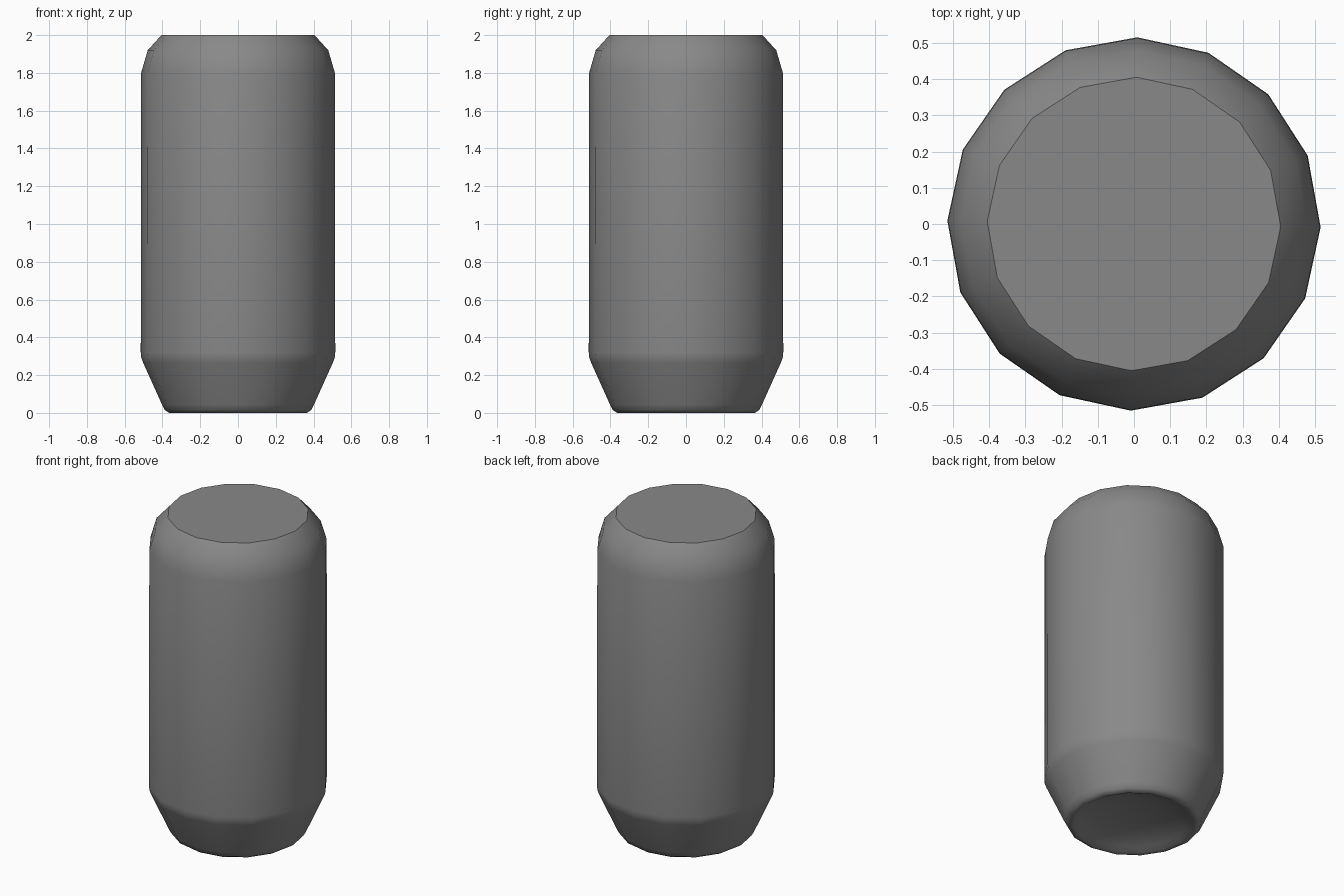
import bpy, bmesh, math

if "Cube" in bpy.data.objects:
    bpy.data.objects.remove(bpy.data.objects["Cube"])

SIDES = 16
TURN = math.radians(-1)
# can profile (radius, height) from the hollow underside to the lid edge
PROFILE = [(0.12, 0.065), (0.23, 0.048), (0.31, 0.022), (0.345, 0.004),
           (0.365, 0.0), (0.388, 0.015), (0.403, 0.045), (0.502, 0.265),
           (0.512, 0.29), (0.515, 0.32), (0.513, 1.80), (0.478, 1.92),
           (0.405, 2.0)]

# can body: stacked rings joined into a skin
bm = bmesh.new()
rings = []
for r, z in PROFILE:
    rings.append([bm.verts.new((r * math.cos(TURN + math.tau * i / SIDES),
                                r * math.sin(TURN + math.tau * i / SIDES), z))
                  for i in range(SIDES)])
for a, b in zip(rings, rings[1:]):
    for i in range(SIDES):
        j = (i + 1) % SIDES
        bm.faces.new((a[i], a[j], b[j], b[i]))

# domed underside centre and flat lid
centre = bm.verts.new((0, 0, 0.07))
for i in range(SIDES):
    bm.faces.new((rings[0][(i + 1) % SIDES], rings[0][i], centre))
lid = bm.faces.new(rings[-1])

# smooth wall and underside, crisp lid edge
bmesh.ops.recalc_face_normals(bm, faces=bm.faces)
for f in bm.faces:
    f.smooth = f is not lid
for e in lid.edges:
    e.smooth = False

mesh = bpy.data.meshes.new("drink_can")
bm.to_mesh(mesh)
bm.free()
can = bpy.data.objects.new("drink_can", mesh)
bpy.context.collection.objects.link(can)

# dark grey metal
metal = bpy.data.materials.new("dark_grey")
metal.diffuse_color = (0.25, 0.25, 0.25, 1)
metal.use_nodes = True
metal.node_tree.nodes["Principled BSDF"].inputs["Base Color"].default_value = metal.diffuse_color
mesh.materials.append(metal)
